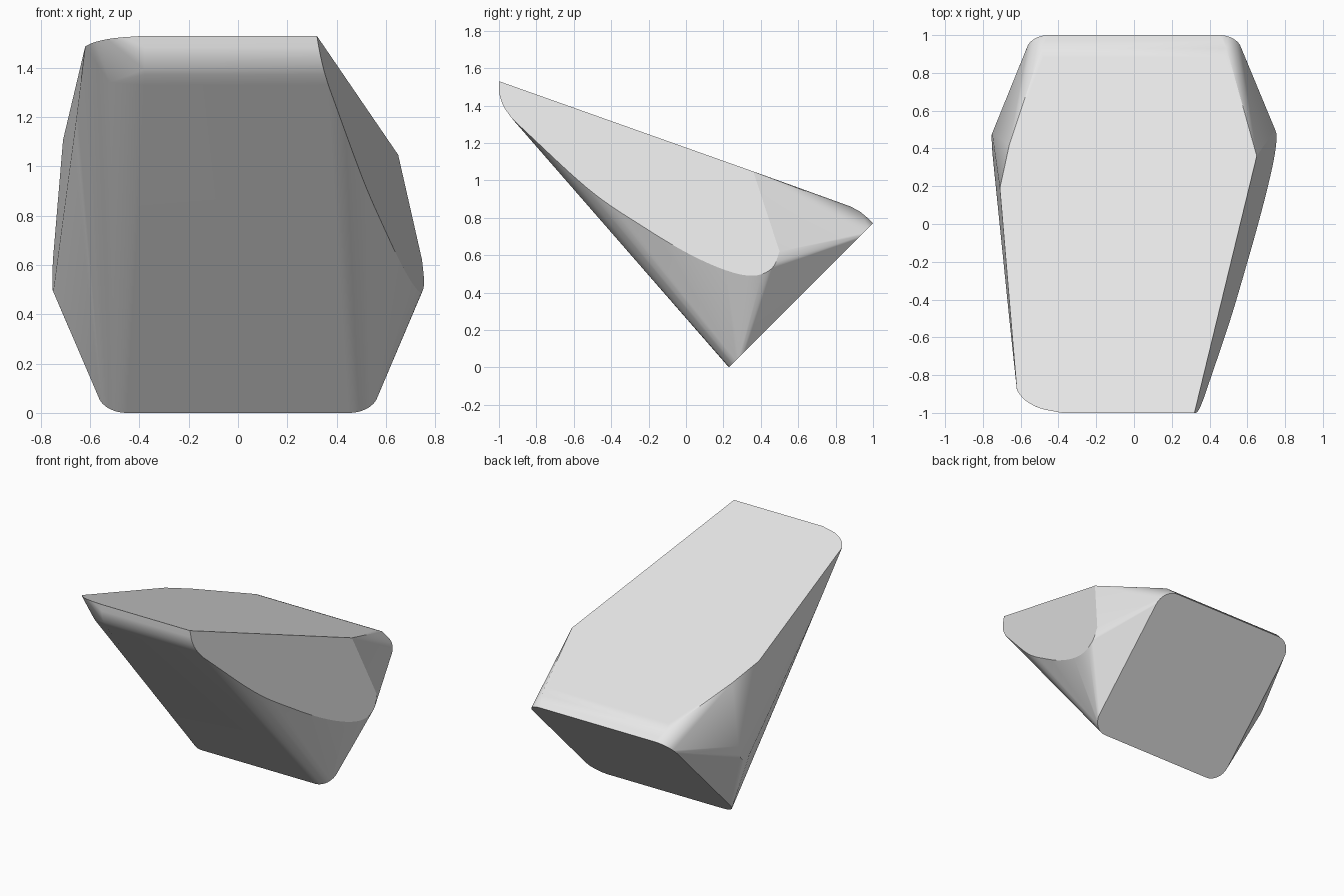
import bpy, bmesh, math
from mathutils import Vector

cube = bpy.data.objects.get("Cube")
if cube:
    bpy.data.objects.remove(cube, do_unlink=True)

grey = bpy.data.materials.new("light_grey")
grey.use_nodes = True
colour = (0.8, 0.8, 0.8, 1)
grey.diffuse_color = colour
grey.node_tree.nodes["Principled BSDF"].inputs["Base Color"].default_value = colour


# Planes that trim the block
def top_plane(x, y):
    return Vector((x, y, 1.53 - 0.355 * (y + 1)))


def left_plane(y, z):
    return Vector((0.7617 + 0.1814 * y - 0.1701 * z, y, z))


def right_plane(y, z):
    return Vector((-0.746 - 0.068 * y + 0.0445 * z, y, z))


def smooth_path(pts, steps=5):
    """Catmull-Rom curve through 2D points."""
    p = [Vector(q) for q in pts]
    p = [2 * p[0] - p[1]] + p + [2 * p[-1] - p[-2]]
    out = []
    for a, b, c, d in zip(p, p[1:], p[2:], p[3:]):
        for i in range(steps):
            t = i / steps
            out.append(0.5 * (2 * b + (c - a) * t + (2 * a - 5 * b + 4 * c - d) * t * t
                              + (3 * b - a - 3 * c + d) * t ** 3))
    return out + [p[-2]]


points = []

# Rounded square base, tilted 45 degrees
radius, half_x, half_s = 0.12, 0.57, 0.545
k = math.sqrt(0.5)
for sx in (-1, 1):
    for sv in (-1, 1):
        for i in range(9):
            a = math.pi / 2 * i / 8
            x = sx * (half_x - radius + radius * math.cos(a))
            s = sv * (half_s - radius + radius * math.sin(a))
            points.append(Vector((x, 0.615 + s * k, 0.385 + s * k)))

# Lower rims of the two side cuts
left_rim = [(-0.93, 1.33), (-0.53, 0.96), (-0.25, 0.765), (0, 0.615),
            (0.21, 0.52), (0.36, 0.49), (0.46, 0.53), (0.5, 0.62)]
right_rim = [(-0.88, 1.487), (-0.5, 1.16), (-0.1, 0.86), (0.2, 0.63),
             (0.37, 0.5), (0.46, 0.53), (0.48, 0.62)]
points += [left_plane(*p) for p in smooth_path(left_rim)]
points += [right_plane(*p) for p in smooth_path(right_rim)]

# Rounded front nose
for y, z in smooth_path([(-0.93, 1.33), (-0.975, 1.395), (-0.997, 1.46), (-1, 1.53)], 3):
    points += [left_plane(y, z), Vector((-0.38, y, z))]
points.append(Vector((-0.52, -0.88, 1.34)))

# Top outline
for x, y in smooth_path([(-0.38, -1), (-0.5, -0.975), (-0.58, -0.93), (-0.62, -0.88)], 3):
    points.append(top_plane(x, y))
points += [top_plane(0.65, 0.36), top_plane(-0.71, 0.19), top_plane(-0.66, 0.42)]

# Rounded back lip
for x, y, z in ((0.48, 0.88, 0.86), (0.49, 0.93, 0.833), (0.47, 0.97, 0.8)):
    points += [Vector((x, y, z)), Vector((-x, y, z))]

bm = bmesh.new()
for p in points:
    bm.verts.new(p)
bmesh.ops.remove_doubles(bm, verts=bm.verts, dist=0.0005)
bmesh.ops.convex_hull(bm, input=bm.verts)
bmesh.ops.delete(bm, geom=[v for v in bm.verts if not v.link_faces], context='VERTS')
bmesh.ops.dissolve_limit(bm, angle_limit=math.radians(0.8), verts=bm.verts, edges=bm.edges)
bmesh.ops.recalc_face_normals(bm, faces=bm.faces)

mesh = bpy.data.meshes.new("faceted_block")
bm.to_mesh(mesh)
bm.free()
mesh.materials.append(grey)
block = bpy.data.objects.new("faceted_block", mesh)
bpy.context.collection.objects.link(block)

# Smooth rounded sides, crisp cut edges
bpy.ops.object.select_all(action='DESELECT')
block.select_set(True)
bpy.context.view_layer.objects.active = block
bpy.ops.object.shade_smooth_by_angle(angle=math.radians(28))
weighted = block.modifiers.new("weighted_normals", 'WEIGHTED_NORMAL')
weighted.keep_sharp = True
